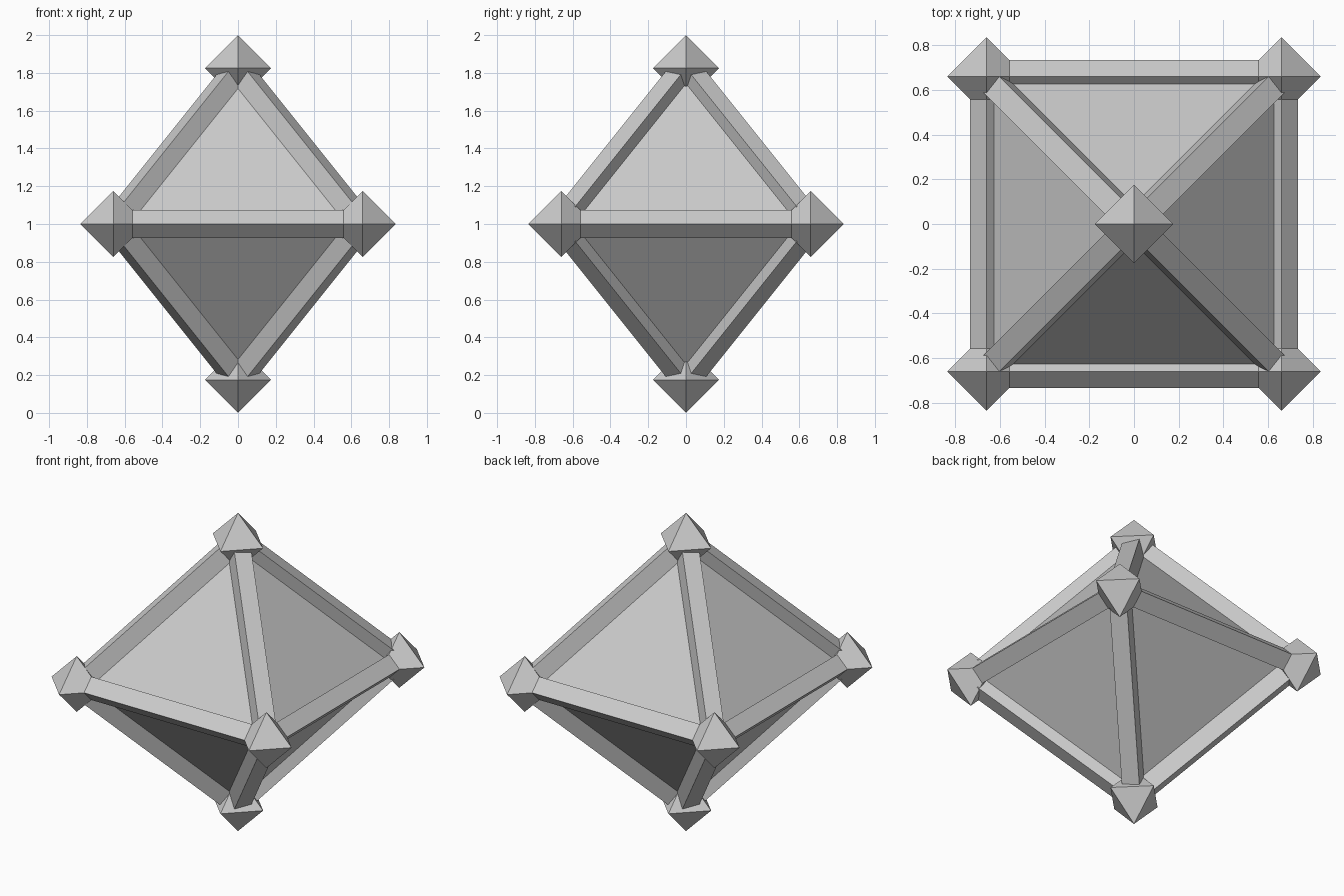
import bpy
from mathutils import Vector

if "Cube" in bpy.data.objects:
    bpy.data.objects.remove(bpy.data.objects["Cube"])

HALF, RISE = 0.66, 0.825      # equator half-width, apex height above the equator
KNOB, BAR = 0.175, 0.073      # radius of the corner knobs and of the square bars
CENTRE = Vector((0, 0, 1))


def make(name, verts, faces):
    mesh = bpy.data.meshes.new(name)
    mesh.from_pydata([tuple(v) for v in verts], [], faces)
    mesh.update()
    obj = bpy.data.objects.new(name, mesh)
    bpy.context.collection.objects.link(obj)
    return obj


def bipyramid(name, ring, top, bottom):
    faces = []
    for i in range(4):
        j = (i + 1) % 4
        faces += [(i, j, 4), (j, i, 5)]
    return make(name, ring + [top, bottom], faces)


def bar(name, a, b):
    # square rod, its edges set by the world x axis (or z for rods along x)
    d = (b - a).normalized()
    ref = Vector((0, 0, 1)) if abs(d.x) > 0.9 else Vector((1, 0, 0))
    u = d.cross(ref).normalized()
    v = d.cross(u)
    offsets = [u * BAR, v * BAR, -u * BAR, -v * BAR]
    verts = [p + o for p in (a, b) for o in offsets]
    sides = [(i, (i + 1) % 4, (i + 1) % 4 + 4, i + 4) for i in range(4)]
    return make(name, verts, sides + [(3, 2, 1, 0), (4, 5, 6, 7)])


corners = [CENTRE + Vector((x * HALF, y * HALF, 0))
           for x, y in ((-1, -1), (1, -1), (1, 1), (-1, 1))]
top = CENTRE + Vector((0, 0, RISE))
bottom = CENTRE - Vector((0, 0, RISE))

# flat panels of the main body
bipyramid("body_panels", corners, top, bottom)

# bars along all twelve edges
for i, c in enumerate(corners):
    bar("equator_bar", c, corners[(i + 1) % 4])
    bar("upper_bar", c, top)
    bar("lower_bar", c, bottom)

# octahedral knobs at the six points
for p in corners + [top, bottom]:
    ring = [p + Vector(o) * KNOB for o in ((1, 0, 0), (0, 1, 0), (-1, 0, 0), (0, -1, 0))]
    up = Vector((0, 0, KNOB))
    bipyramid("corner_knob", ring, p + up, p - up)
